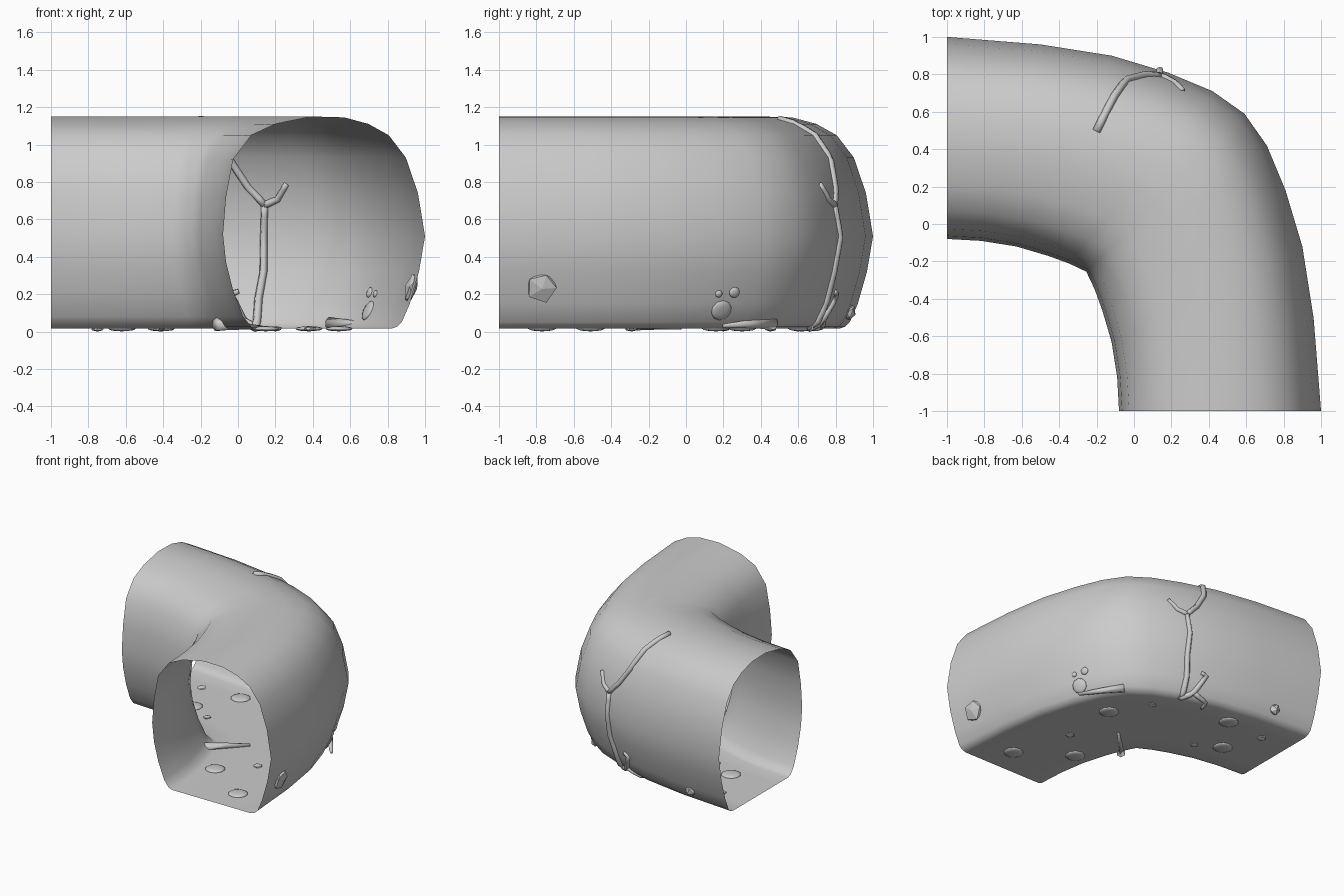
import bpy, bmesh, math, random
from mathutils import Vector
from mathutils.bvhtree import BVHTree

random.seed(4)
old = bpy.data.objects.get("Cube")
if old:
    bpy.data.objects.remove(old, do_unlink=True)

stone = bpy.data.materials.new("grey stone")
stone.use_nodes = True
GREY = (0.6, 0.6, 0.6, 1)
stone.diffuse_color = GREY
stone.node_tree.nodes["Principled BSDF"].inputs["Base Color"].default_value = GREY


def finish(bm, name, smooth=True):
    mesh = bpy.data.meshes.new(name)
    bm.normal_update()
    for f in bm.faces:
        f.smooth = smooth
    bm.to_mesh(mesh)
    bm.free()
    mesh.materials.append(stone)
    obj = bpy.data.objects.new(name, mesh)
    bpy.context.scene.collection.objects.link(obj)
    return obj


# Plan outline: half of each wall, mirrored across the diagonal of the bend
inner = [(-.08, -1), (-.09, -.82), (-.12, -.63), (-.17, -.46), (-.21, -.35), (-.255, -.255)]
outer = [(1, -1), (.96, -.5), (.9, -.12), (.81, .18), (.71, .42), (.59, .59)]
inner += [(y, x) for x, y in reversed(inner[:-1])]
outer += [(y, x) for x, y in reversed(outer[:-1])]

# Cross-section: fraction across the passage, height
section = [(.3, .015), (.17, .015), (.14, .025), (.1, .08), (.05, .22), (.015, .37), (0, .52),
           (.015, .72), (.05, .92), (.14, 1.05), (.26, 1.11), (.44, 1.15), (.6, 1.145),
           (.72, 1.11), (.82, 1.05), (.905, .93), (.965, .74), (1, .51), (.97, .32),
           (.925, .15), (.885, .05), (.86, .025), (.83, .015), (.7, .015), (.5, .015)]

# Curved tunnel shell, open at both ends
bm = bmesh.new()
rings = []
for a, b in zip(inner, outer):
    p, q = Vector((*a, 0)), Vector((*b, 0))
    rings.append([bm.verts.new(p.lerp(q, u) + Vector((0, 0, z))) for u, z in section])
n = len(section)
for r, s in zip(rings, rings[1:]):
    for i in range(n):
        j = (i + 1) % n
        bm.faces.new((r[i], s[i], s[j], r[j]))
bmesh.ops.recalc_face_normals(bm, faces=bm.faces)
shell = BVHTree.FromBMesh(bm)
finish(bm, "tunnel_shell")


def on_shell(p):
    """Nearest point on the shell, with its normal."""
    loc, normal, _, _ = shell.find_nearest(Vector(p))
    return loc, normal


def root(name, points, radius, tip, snap=True):
    """Tapered six-sided tube, laid along the shell when snap is set."""
    pts = [Vector(p) for p in points]
    if snap:
        dense = []
        for a, b in zip(pts, pts[1:]):
            dense += [a.lerp(b, t / 3) for t in range(3)]
        pts = [on_shell(p)[0] for p in dense + [pts[-1]]]
    bm = bmesh.new()
    loops = []
    last = len(pts) - 1
    for i, p in enumerate(pts):
        d = (pts[min(i + 1, last)] - pts[max(i - 1, 0)]).normalized()
        side = on_shell(p)[1].cross(d).normalized()
        up = d.cross(side)
        r = radius + (tip - radius) * i / last
        loops.append([bm.verts.new(p + (side * math.cos(k * math.pi / 3)
                                        + up * math.sin(k * math.pi / 3)) * r) for k in range(6)])
    for a, b in zip(loops, loops[1:]):
        for k in range(6):
            bm.faces.new((a[k], a[k - 1], b[k - 1], b[k]))
    bm.faces.new(loops[0])
    bm.faces.new(loops[-1])
    bmesh.ops.recalc_face_normals(bm, faces=bm.faces)
    finish(bm, name)


def rock(name, place, size, height, detail=2, rough=0.0):
    """Stone set into the shell; height is how far it stands off the surface."""
    loc, normal = on_shell(place)
    turn = normal.to_track_quat('Z', 'Y')
    bm = bmesh.new()
    bmesh.ops.create_icosphere(bm, subdivisions=detail, radius=1)
    for v in bm.verts:
        c = v.co * (1 + random.uniform(-rough, rough))
        v.co = loc + turn @ Vector((c.x * size, c.y * size, c.z * height))
    finish(bm, name, detail > 1)


# Forked root climbing the outer wall
fork = (.15, .82, .68)
root("root_trunk", [(.09, .65, .02), (.1, .72, .18), (.14, .8, .32), (.14, .83, .5), fork], .024, .019)
root("root_long_branch", [fork, (.06, .82, .78), (-.03, .8, .92), (-.1, .7, 1.06), (-.2, .5, 1.15)],
     .02, .022)
root("root_short_branch", [fork, (.22, .78, .71), (.27, .74, .8)], .02, .015)

# Small twisted root beside the trunk's foot
root("small_root", [(.1, .66, .02), (.02, .72, .07), (-.04, .8, .2), (0, .78, .22)], .026, .014)
root("small_root_fork", [(.02, .72, .07), (-.1, .72, .03), (-.12, .65, .015)], .02, .012)

# Fallen logs at the floor edges
root("corner_log", [(.71, .2, .03), (.6, .34, .04), (.49, .47, .045)], .012, .034, False)
root("inner_log", [(-.115, -.29, .04), (0, -.16, .03), (.13, -.03, .02)], .035, .012, False)

# Angular stones in the walls
rock("wall_crystal", (.95, -.77, .23), .088, .035, 1, .1)
rock("back_wall_stone", (-.65, .88, .1), .045, .035, 1, .1)

# Rounded pebbles in the outer corner
for i, (place, size) in enumerate([((.72, .2, .1), .058), ((.73, .27, .2), .03), ((.77, .19, .19), .02)]):
    rock(f"wall_pebble_{i + 1}", place, size, .012)

# Low mounds and sharp stones on the floor
for i, (x, y) in enumerate([(.54, -.77), (.15, -.51), (-.41, .62), (.38, .16), (-.62, .3)]):
    rock(f"floor_mound_{i + 1}", (x, y, .015), .075, .014)
for i, (x, y) in enumerate([(.385, -.29), (-.42, .2), (.2, .45), (-.75, .6)]):
    rock(f"floor_stone_{i + 1}", (x, y, .015), .035, .015, 1, .15)
